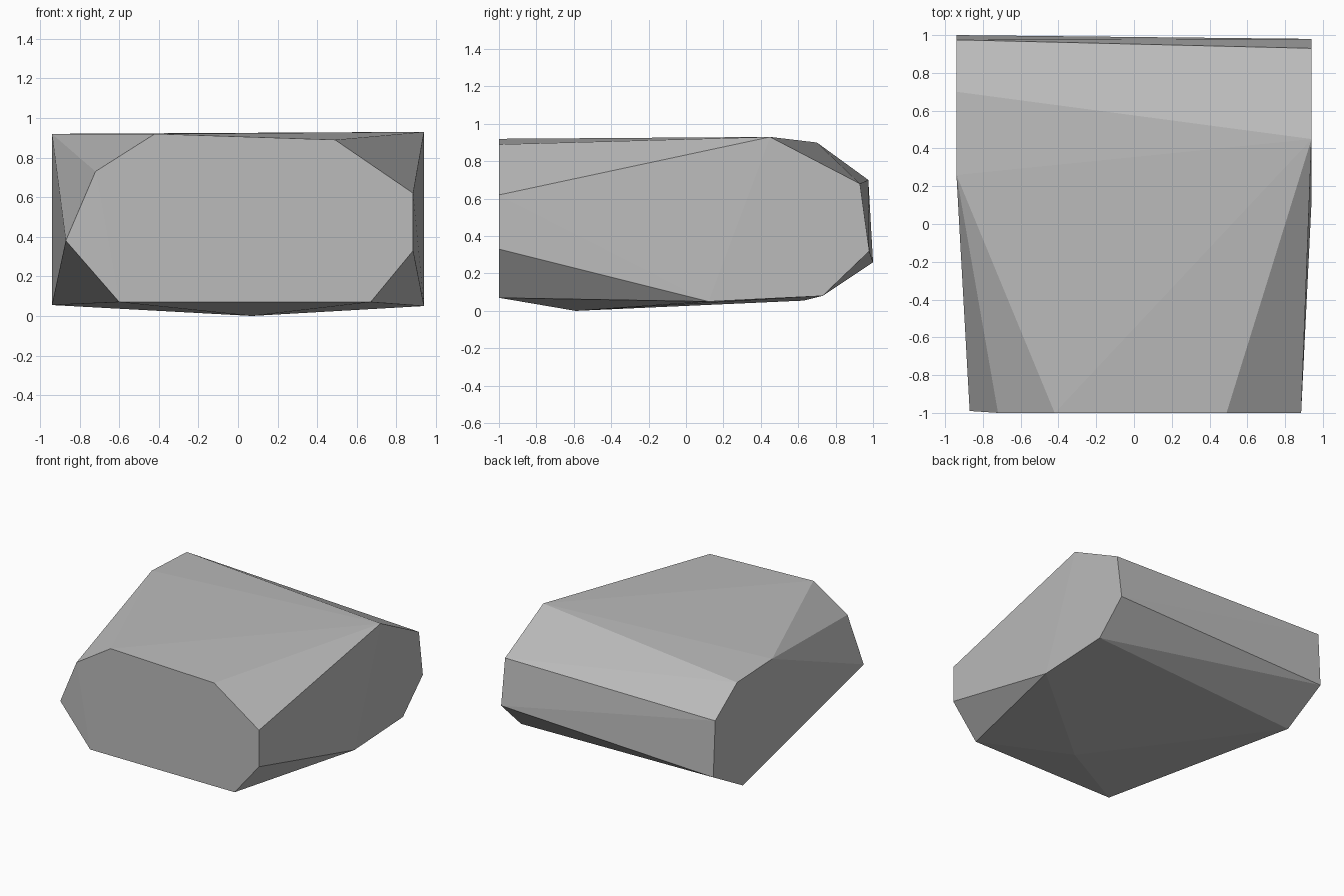
import bpy
import bmesh

# Remove the default cube
default_cube = bpy.data.objects.get("Cube")
if default_cube:
    bpy.data.objects.remove(default_cube, do_unlink=True)


def make_material(name, colour):
    material = bpy.data.materials.new(name)
    material.use_nodes = True
    material.diffuse_color = colour
    shader = next(n for n in material.node_tree.nodes if n.type == "BSDF_PRINCIPLED")
    shader.inputs["Base Color"].default_value = colour
    return material


# Flat cut at the front: (x, z) corners
front_outline = [(-.72, .73), (-.42, .92), (.49, .89), (.885, .62),
                 (.885, .33), (.67, .07), (-.6, .07)]

# Flat cuts on both sides: (y, z) corners
left_outline = [(.45, .93), (.93, .68), (.98, .32), (.73, .08), (.12, .05)]
right_outline = [(.26, .92), (.7, .9), (.975, .7), (1, .26), (.63, .055)]

# Lowest point underneath, and the chipped front corner
belly_point = (.07, -.59, 0)
chipped_corner = (-.87, -.99, .38)

corners = [(x, -1, z) for x, z in front_outline]
corners += [(.94, y, z) for y, z in left_outline]
corners += [(-.94, y, z) for y, z in right_outline]
corners += [belly_point, chipped_corner]

# Wrap the cut faces into one faceted boulder
bm = bmesh.new()
for corner in corners:
    bm.verts.new(corner)
bmesh.ops.convex_hull(bm, input=bm.verts[:])
bmesh.ops.recalc_face_normals(bm, faces=bm.faces[:])

mesh = bpy.data.meshes.new("boulder")
bm.to_mesh(mesh)
bm.free()
mesh.materials.append(make_material("stone grey", (.5, .5, .5, 1)))

boulder = bpy.data.objects.new("boulder", mesh)
bpy.context.scene.collection.objects.link(boulder)
